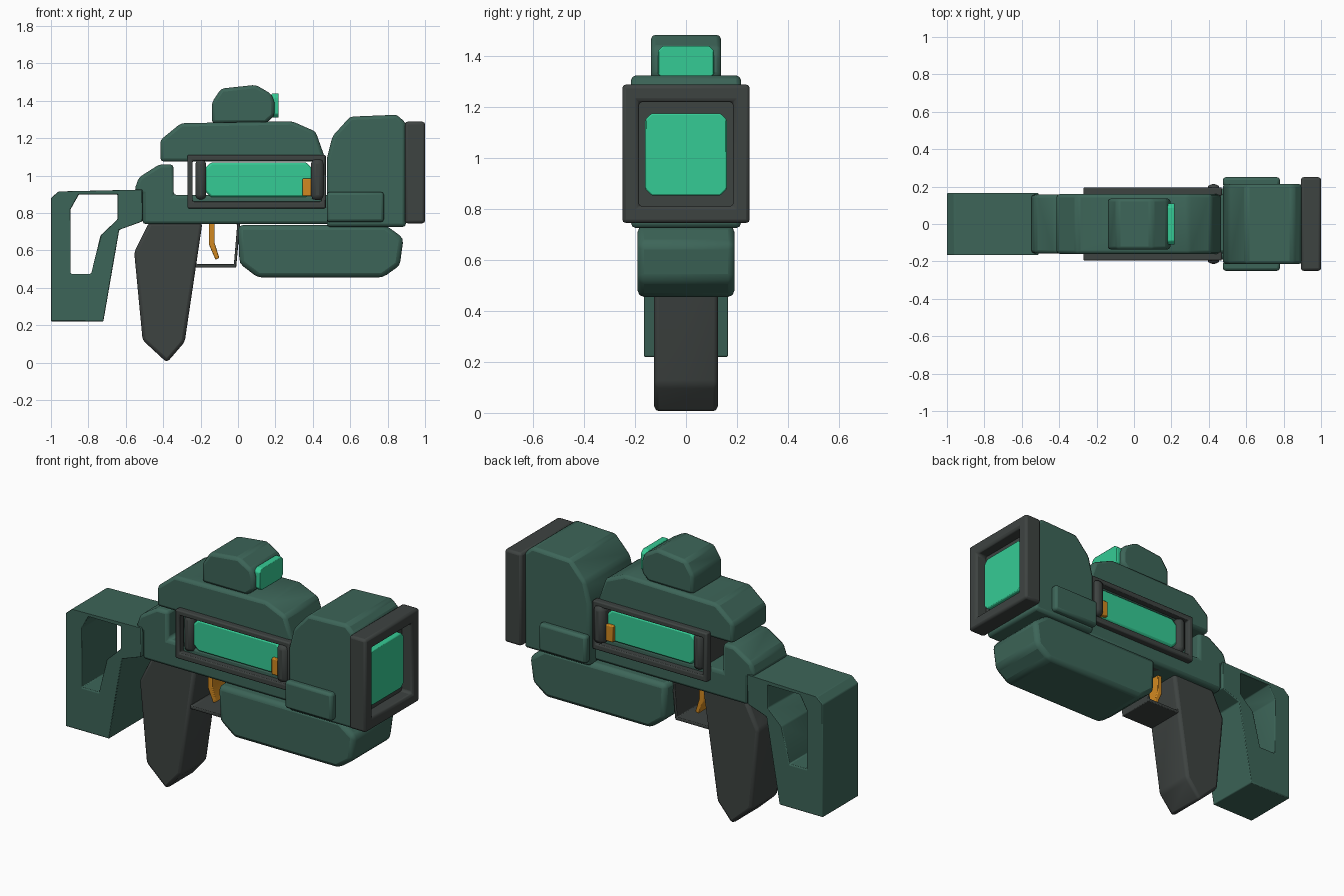
import bpy, bmesh, math

cube = bpy.data.objects.get("Cube")
if cube:
    bpy.data.objects.remove(cube, do_unlink=True)


def material(name, rgb):
    m = bpy.data.materials.new(name)
    m.use_nodes = True
    m.diffuse_color = (*rgb, 1)
    m.node_tree.nodes["Principled BSDF"].inputs["Base Color"].default_value = (*rgb, 1)
    return m


GREEN = material("dark green", (.046, .13, .098))
GREY = material("charcoal", (.048, .056, .053))
GLOW = material("bright green", (.036, .6, .3))
ORANGE = material("orange", (.64, .25, .015))


def finish(bm, name, mat, bevel):
    bmesh.ops.recalc_face_normals(bm, faces=bm.faces)
    mesh = bpy.data.meshes.new(name)
    bm.to_mesh(mesh)
    bm.free()
    ob = bpy.data.objects.new(name, mesh)
    bpy.context.collection.objects.link(ob)
    mesh.materials.append(mat)
    if bevel:
        mod = ob.modifiers.new("rounded edges", 'BEVEL')
        mod.width = bevel
        mod.segments = 2
        mod.angle_limit = math.radians(20)
    bpy.ops.object.select_all(action='DESELECT')
    ob.select_set(True)
    bpy.context.view_layer.objects.active = ob
    bpy.ops.object.shade_smooth_by_angle(angle=math.radians(35))
    return ob


def extrude(name, mat, outline, lo, hi, bevel=.018, hole=None, axis='y'):
    """Extrude an outline (optionally with a hole of equal point count) along an axis."""
    bm = bmesh.new()

    def loop(points, d):
        return [bm.verts.new((a, d, b) if axis == 'y' else (d, a, b)) for a, b in points]

    def bridge(p, q):
        for i in range(len(p)):
            j = (i + 1) % len(p)
            bm.faces.new((p[i], p[j], q[j], q[i]))

    a, b = loop(outline, lo), loop(outline, hi)
    bridge(a, b)
    if hole:
        c, d = loop(hole, lo), loop(hole, hi)
        bridge(c, d)
        bridge(a, c)
        bridge(b, d)
    else:
        bm.faces.new(a)
        bm.faces.new(b)
    return finish(bm, name, mat, bevel)


def rect(x0, x1, z0, z1):
    return [(x0, z0), (x1, z0), (x1, z1), (x0, z1)]


def clipped(x0, x1, z0, z1, c):
    return [(x0 + c, z0), (x1 - c, z0), (x1, z0 + c), (x1, z1 - c),
            (x1 - c, z1), (x0 + c, z1), (x0, z1 - c), (x0, z0 + c)]


def slab(name, mat, outline, half, bevel=.018, hole=None):
    return extrude(name, mat, outline, -half, half, bevel, hole)


# Rear: open stock, receiver and grip
slab("stock", GREEN,
     [(-1, .22), (-.72, .22), (-.635, .71), (-.51, .755), (-.51, .925), (-.96, .915), (-1, .88)],
     .165, .009,
     [(-.895, .475), (-.785, .475), (-.735, .68), (-.645, .765), (-.645, .9), (-.85, .9), (-.895, .82)])
slab("receiver", GREEN,
     [(-.51, .74), (.5, .74), (.5, .895), (-.345, .895), (-.345, 1.06), (-.42, 1.06),
      (-.53, .99), (-.555, .92), (-.51, .9)], .157)
slab("grip", GREY,
     [(-.475, .75), (-.555, .59), (-.51, .12), (-.38, 0), (-.285, .11), (-.19, .75)], .125)

# Trigger and its guard
slab("trigger_guard", GREY,
     [(-.285, .75), (-.315, .7), (-.3, .6), (-.225, .508), (-.01, .508), (.012, .75)], .115, .004,
     [(-.27, .74), (-.297, .695), (-.282, .61), (-.217, .526), (-.022, .526), (-.004, .74)])
slab("trigger", ORANGE,
     [(-.155, .75), (-.125, .75), (-.125, .64), (-.1, .56), (-.12, .55), (-.155, .63)], .06, .005)

# Upper cover and sight
slab("top_cover", GREEN,
     [(-.415, 1.075), (-.415, 1.19), (-.305, 1.28), (.29, 1.29), (.415, 1.235), (.472, 1.075)], .16)
slab("sight", GREEN,
     [(-.14, 1.28), (-.14, 1.39), (-.09, 1.465), (.095, 1.485), (.18, 1.435),
      (.195, 1.39), (.195, 1.32), (.15, 1.28)], .137)
extrude("sight_lens", GLOW, clipped(-.11, .11, 1.31, 1.44, .02), .18, .217, .005, axis='x')

# Energy canister with end caps
slab("canister", GLOW, clipped(-.18, .4, .885, 1.07, .035), .165, .012)
slab("rear_canister_cap", GREY, rect(-.228, -.17, .872, 1.085), .185, .024)
slab("front_canister_cap", GREY, rect(.39, .46, .868, 1.09), .213, .027)

# Details repeated on both sides
for side, s in (("right", -1), ("left", 1)):
    extrude(side + "_window_frame", GREY, rect(-.27, .47, .825, 1.11), s * .15, s * .195, .007,
            rect(-.242, .445, .86, 1.08))
    extrude(side + "_charge_marker", ORANGE, rect(.345, .392, .89, .985), s * .15, s * .185, .005)
    extrude(side + "_side_rail", GREEN, rect(.475, .78, .752, .912), s * .2, s * .25, .015)

# Front: housing, foregrip and muzzle
slab("barrel_housing", GREEN,
     [(.475, .725), (.475, 1.09), (.505, 1.21), (.6, 1.315), (.85, 1.325), (.898, 1.28), (.898, .725)], .215)
slab("foregrip", GREEN,
     [(0, .735), (.008, .53), (.105, .455), (.775, .455), (.865, .52), (.885, .665), (.79, .735)], .19, .025)
extrude("muzzle_frame", GREY, rect(-.25, .25, .745, 1.288), .892, 1, .014,
        rect(-.185, .185, .81, 1.22), 'x')
extrude("muzzle_floor", GREY, rect(-.2, .2, .8, 1.23), .9, .93, 0, axis='x')
extrude("muzzle_lens", GLOW, clipped(-.16, .16, .853, 1.175, .025), .92, .963, .006, axis='x')
